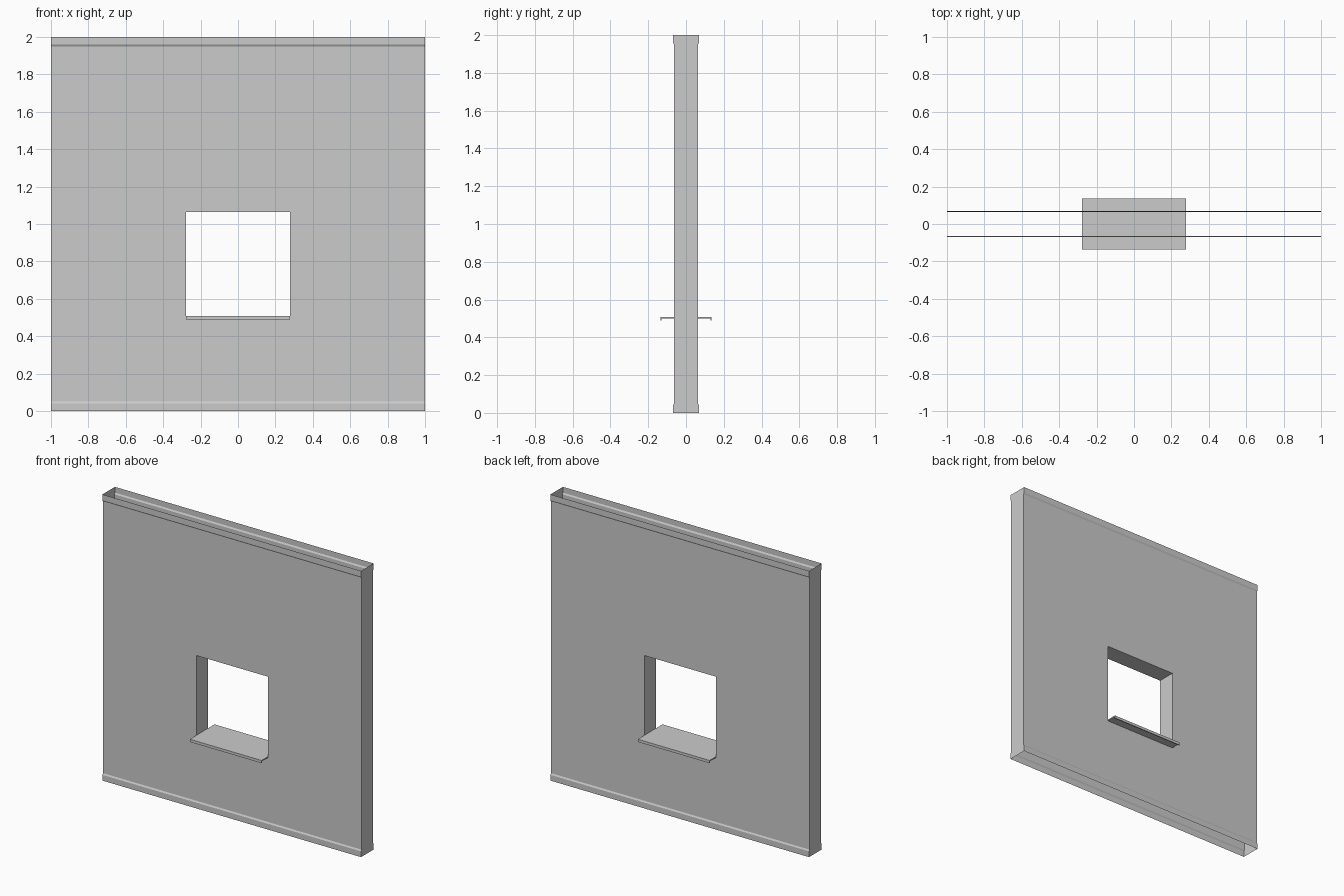
import bpy, bmesh

if "Cube" in bpy.data.objects:
    bpy.data.objects.remove(bpy.data.objects["Cube"])

# Half thickness of the wall, of its trim bands, and the window opening
WALL, BAND = 0.063, 0.069
HOLE_X, HOLE_BOTTOM, HOLE_TOP = 0.277, 0.499, 1.065


def finish(bm, name):
    bmesh.ops.remove_doubles(bm, verts=bm.verts, dist=1e-5)
    bmesh.ops.recalc_face_normals(bm, faces=bm.faces)
    mesh = bpy.data.meshes.new(name)
    bm.to_mesh(mesh)
    bm.free()
    obj = bpy.data.objects.new(name, mesh)
    bpy.context.collection.objects.link(obj)
    return obj


def quad(bm, *pts):
    bm.faces.new([bm.verts.new(p) for p in pts])


# Wall: hollow shell, open above and below, flaring at both edges
bm = bmesh.new()
rows = [(0, BAND), (0.04, BAND), (0.05, WALL), (HOLE_BOTTOM, WALL),
        (HOLE_TOP, WALL), (1.95, WALL), (1.96, BAND), (2, BAND)]
cols = [-1, -HOLE_X, HOLE_X, 1]
for (z0, h0), (z1, h1) in zip(rows, rows[1:]):
    # front and back sheets
    for i, (x0, x1) in enumerate(zip(cols, cols[1:])):
        if i == 1 and z0 == HOLE_BOTTOM:
            continue
        for s in (-1, 1):
            quad(bm, (x0, s * h0, z0), (x1, s * h0, z0),
                 (x1, s * h1, z1), (x0, s * h1, z1))
    # end caps, plus jambs beside the opening
    for x in (cols if z0 == HOLE_BOTTOM else (-1, 1)):
        quad(bm, (x, -h0, z0), (x, h0, z0), (x, h1, z1), (x, -h1, z1))
# window head
quad(bm, (-HOLE_X, -WALL, HOLE_TOP), (HOLE_X, -WALL, HOLE_TOP),
     (HOLE_X, WALL, HOLE_TOP), (-HOLE_X, WALL, HOLE_TOP))
finish(bm, "wall")

# Sill: thin plate through the wall with a turned-down lip on each side
bm = bmesh.new()
half = [(0.136, 0.508), (0.136, 0.489), (0.129, 0.489), (0.129, 0.5)]
profile = half + [(-y, z) for y, z in reversed(half)]
face = bm.faces.new([bm.verts.new((-HOLE_X, y, z)) for y, z in profile])
ext = bmesh.ops.extrude_face_region(bm, geom=[face], use_keep_orig=True)
bmesh.ops.translate(bm, vec=(2 * HOLE_X, 0, 0),
                    verts=[v for v in ext["geom"] if isinstance(v, bmesh.types.BMVert)])
finish(bm, "window_sill")
